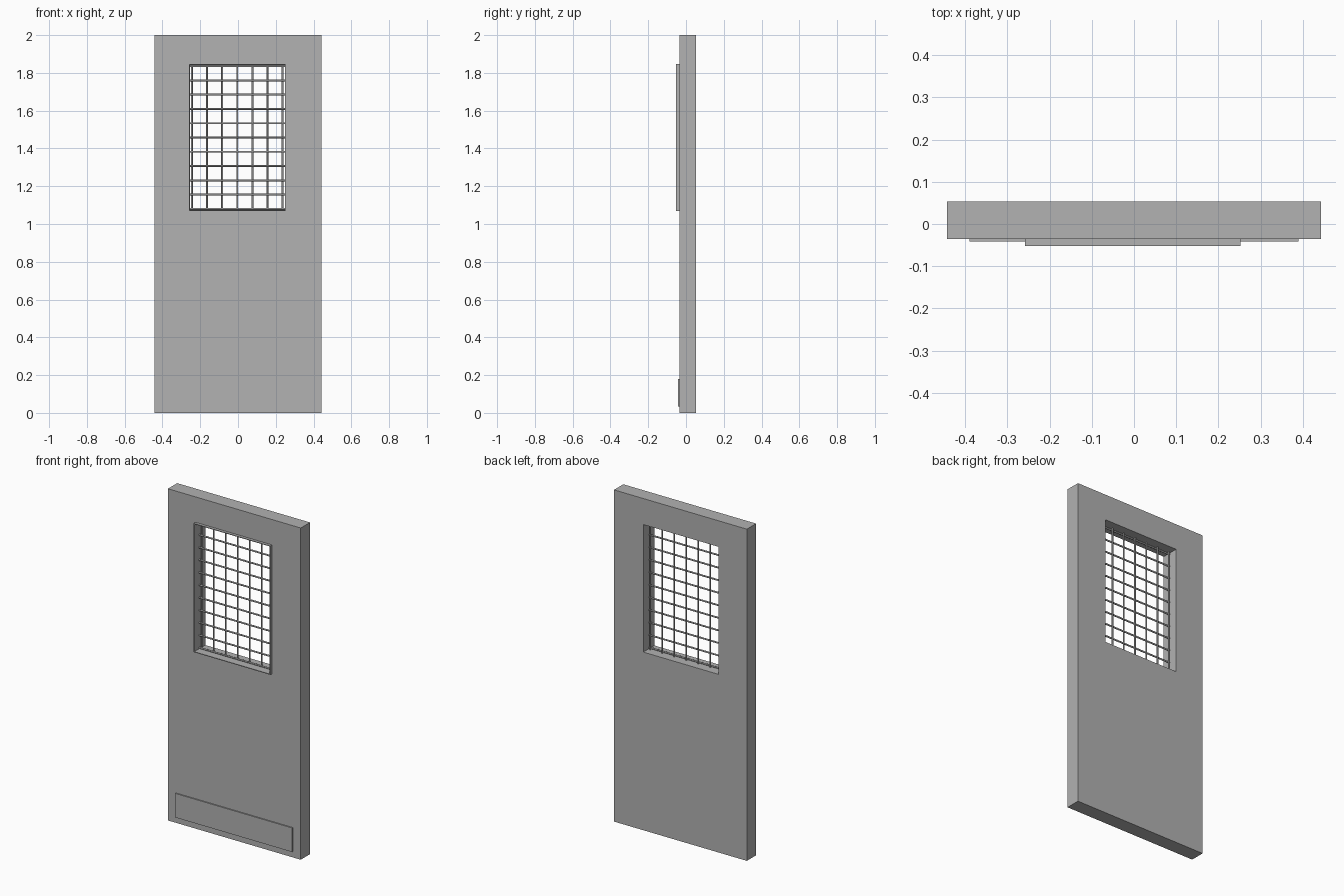
import bpy
import bmesh
from mathutils import Matrix, Vector

cube = bpy.data.objects.get("Cube")
if cube:
    bpy.data.objects.remove(cube, do_unlink=True)

grey = bpy.data.materials.new("painted_grey_metal")
grey.use_nodes = True
colour = (0.445, 0.445, 0.445, 1)
grey.diffuse_color = colour
grey.node_tree.nodes["Principled BSDF"].inputs["Base Color"].default_value = colour


def finish(name, bm):
    bmesh.ops.recalc_face_normals(bm, faces=bm.faces)
    mesh = bpy.data.meshes.new(name)
    bm.to_mesh(mesh)
    bm.free()
    mesh.materials.append(grey)
    obj = bpy.data.objects.new(name, mesh)
    bpy.context.collection.objects.link(obj)
    return obj


def frame(name, outer, inner, y0, y1):
    """Rectangular ring; rectangles are (x0, x1, z0, z1)."""
    bm = bmesh.new()

    def loop(r, y):
        corners = ((r[0], r[2]), (r[1], r[2]), (r[1], r[3]), (r[0], r[3]))
        return [bm.verts.new((x, y, z)) for x, z in corners]

    loops = [loop(outer, y0), loop(outer, y1), loop(inner, y1), loop(inner, y0)]
    for i in range(4):
        a, b = loops[i], loops[(i + 1) % 4]
        for j in range(4):
            k = (j + 1) % 4
            bm.faces.new((a[j], a[k], b[k], b[j]))
    return finish(name, bm)


def box(name, x0, x1, y0, y1, z0, z1):
    bm = bmesh.new()
    size = Matrix.Diagonal((x1 - x0, y1 - y0, z1 - z0, 1))
    centre = Matrix.Translation(((x0 + x1) / 2, (y0 + y1) / 2, (z0 + z1) / 2))
    bmesh.ops.create_cube(bm, size=1, matrix=centre @ size)
    return finish(name, bm)


def bars(name, ends, radius=0.005):
    """Set of thin round bars, one for each pair of end points."""
    bm = bmesh.new()
    for a, b in ends:
        a, b = Vector(a), Vector(b)
        turn = (b - a).to_track_quat("Z", "Y").to_matrix().to_4x4()
        bmesh.ops.create_cone(bm, cap_ends=True, segments=8, radius1=radius,
                              radius2=radius, depth=(b - a).length,
                              matrix=Matrix.Translation((a + b) / 2) @ turn)
    obj = finish(name, bm)
    for p in obj.data.polygons:
        p.use_smooth = len(p.vertices) == 4
    return obj


# Door slab with window opening
front, back = -0.035, 0.053
L, R, B, T = -0.259, 0.252, 1.07, 1.847
frame("door_panel", (-0.443, 0.443, 0, 2), (L, R, B, T), front, back)

# Thin window lining standing proud of the front
t = 0.004
frame("window_lining", (L, R, B, T), (L + t, R - t, B + t, T - t), -0.052, back)

# Wire grille inside the opening
xs = [-0.244 + 0.08 * i for i in range(7)]
zs = [1.08 + 0.0756 * i for i in range(11)]
bars("grille_vertical_bars", [((x, 0.004, B), (x, 0.004, T)) for x in xs])
bars("grille_horizontal_bars", [((L, -0.004, z), (R, -0.004, z)) for z in zs])

# Kick plate at the foot of the front
box("kick_plate", -0.39, 0.39, -0.042, front, 0.035, 0.18)
